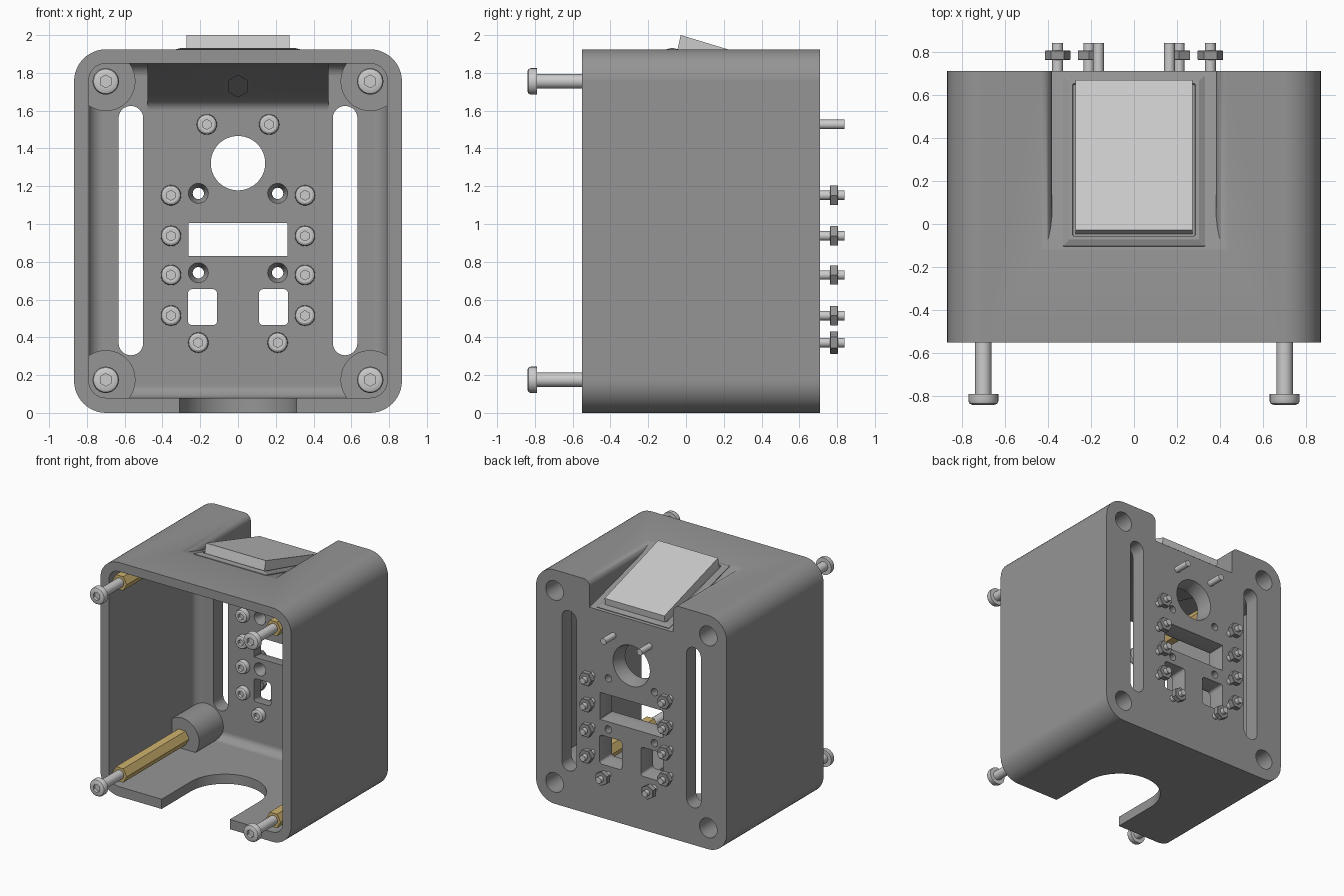
import bpy, bmesh
from math import sin, cos, pi, radians, hypot
from mathutils import Vector

if "Cube" in bpy.data.objects:
    bpy.data.objects.remove(bpy.data.objects["Cube"])

def material(name, rgb):
    m = bpy.data.materials.new(name)
    m.diffuse_color = (*rgb, 1)
    m.use_nodes = True
    m.node_tree.nodes["Principled BSDF"].inputs["Base Color"].default_value = m.diffuse_color
    return m

BRASS = material("brass", (0.62, 0.45, 0.16))
DARK = material("dark_grey", (0.3, 0.3, 0.3))
STEEL = material("steel", (0.6, 0.6, 0.6))
PALE = material("pale_grey", (0.78, 0.78, 0.78))

# ---------- helpers ----------
def ngon(cx, cz, r, n=32, phase=0.0):
    return [(cx + r * cos(phase + 2 * pi * i / n), cz + r * sin(phase + 2 * pi * i / n)) for i in range(n)]

def hexagon24(cx, cz, r):
    pts = []
    for i in range(24):
        a = 2 * pi * i / 24
        d = r * cos(pi / 6) / cos((a + pi / 6) % (pi / 3) - pi / 6)
        pts.append((cx + d * cos(a), cz + d * sin(a)))
    return pts

def round_rect(cx, cz, hw, hh, r, n=8):
    pts = []
    for k, (sx, sz) in enumerate([(1, 1), (-1, 1), (-1, -1), (1, -1)]):
        for i in range(n + 1):
            a = pi / 2 * (k + i / n)
            p = (cx + sx * (hw - r) + r * cos(a), cz + sz * (hh - r) + r * sin(a))
            if not pts or hypot(p[0] - pts[-1][0], p[1] - pts[-1][1]) > 1e-4:
                pts.append(p)
    if hypot(pts[0][0] - pts[-1][0], pts[0][1] - pts[-1][1]) < 1e-4:
        pts.pop()
    return pts

def at_y(outline, y):
    return [(x, y, z) for x, z in outline]

def loft(bm, rings):
    vs = [[bm.verts.new(p) for p in ring] for ring in rings]
    n = len(vs[0])
    for a, b in zip(vs, vs[1:]):
        for i in range(n):
            bm.faces.new((a[i], a[(i + 1) % n], b[(i + 1) % n], b[i]))
    bm.faces.new(vs[0][::-1])
    bm.faces.new(vs[-1])

def make(name, *solids, mat=None, smooth=True):
    bm = bmesh.new()
    for rings in solids:
        loft(bm, rings)
    bmesh.ops.recalc_face_normals(bm, faces=bm.faces)
    me = bpy.data.meshes.new(name)
    bm.to_mesh(me)
    bm.free()
    ob = bpy.data.objects.new(name, me)
    bpy.context.collection.objects.link(ob)
    if mat:
        me.materials.append(mat)
    if smooth:
        shade(ob)
    return ob

def activate(ob):
    bpy.ops.object.select_all(action='DESELECT')
    ob.select_set(True)
    bpy.context.view_layer.objects.active = ob

def shade(ob):
    activate(ob)
    bpy.ops.object.shade_smooth_by_angle(angle=radians(30))

def boolean(ob, tool, op='DIFFERENCE'):
    m = ob.modifiers.new("bool", 'BOOLEAN')
    m.object, m.operation, m.solver = tool, op, 'EXACT'
    activate(ob)
    bpy.ops.object.modifier_apply(modifier=m.name)
    bpy.data.objects.remove(tool)

def prism_x(profile, hw):
    return [[(x, y, z) for y, z in profile] for x in (-hw, hw)]

CORNERS = [(x, z) for x in (-0.7, 0.7) for z in (0.175, 1.755)]
SLOPE = 0.268
WALL = 0.585      # inner face of the back wall

# ---------- housing shell ----------
outer = round_rect(0, 0.9625, 0.868, 0.9625, 0.17, 12)
body = make("housing", [at_y(outer, -0.55), at_y(outer, 0.71)], mat=DARK, smooth=False)

# cavity with a rounded back edge, less the sloped switch ramp
F = 0.07
cav = [at_y(round_rect(0, 0.965, 0.79, 0.885, 0.09), -0.7)]
for i in range(7):
    a = pi / 2 * i / 6
    d = F * (1 - cos(a))
    cav.append(at_y(round_rect(0, 0.965, 0.79 - d, 0.885 - d, 0.09 - d), WALL - F + F * sin(a)))
cavity = make("cavity_cutter", cav, smooth=False)
low = lambda y: 1.64 + (0.63 - y) * SLOPE
ramp = make("ramp_block", prism_x([(-0.24, low(-0.24)), (0.505, low(0.505)), (0.54, 1.659), (0.565, 1.643),
                                   (0.58, 1.623), (WALL, 1.6), (0.7, 1.6), (0.7, low(-0.24))], 0.48), smooth=False)
boolean(cavity, ramp)
boolean(body, cavity)

# corner posts
boolean(body, make("posts", *[[at_y(ngon(x, z, 0.157, 48), y) for y in (0.27, 0.65)] for x, z in CORNERS],
                   smooth=False), 'UNION')

# sloped notch in the top with rounded shoulders
top = lambda y: 1.925 - (y + 0.12) * SLOPE
notch = make("notch_cutter", prism_x([(-0.2, top(-0.2)), (0.8, top(0.8)), (0.8, 2.1), (-0.2, 2.1)], 0.6), smooth=False)
side = [(0.38, 1.5)] + [(0.435 - 0.055 * cos(a), 1.87 + 0.055 * sin(a)) for a in [pi / 2 * i / 6 for i in range(7)]] + [(0.435, 2.2)]
flare = side + [(-x, z) for x, z in reversed(side)]
boolean(notch, make("flare", [at_y(flare, -0.3), at_y(flare, 0.9)], smooth=False), 'INTERSECT')
boolean(body, notch)

# openings through the back wall, wider towards the outside
def taper(shape):
    return [at_y(shape(0), 0.5), at_y(shape(0), 0.63), at_y(shape(0.024), 0.71), at_y(shape(0.024), 0.76)]

cuts = [taper(lambda d: ngon(0, 1.322, 0.144 + d, 48)),
        taper(lambda d: round_rect(0, 0.917, 0.263 + d, 0.087 + d, 0.003, 1))]
for s in (-1, 1):
    cuts.append(taper(lambda d: round_rect(s * 0.188, 0.56, 0.077 + d, 0.095 + d, 0.022)))
    slot = round_rect(s * 0.567, 0.965, 0.065, 0.66, 0.065, 10)
    cuts.append([at_y(slot, 0.45), at_y(slot, 0.76)])
    for z in (0.742, 1.162):
        big, small = ngon(s * 0.21, z, 0.053, 24), ngon(s * 0.21, z, 0.03, 24)
        cuts.append([at_y(big, 0.5), at_y(big, WALL), at_y(small, WALL + 0.055), at_y(small, 0.76)])
# screw access holes behind the posts
cuts += [[at_y(ngon(x, z, 0.08), y) for y in (0.36, 0.76)] for x, z in CORNERS]
# hex pocket following the ramp
hexa = ngon(0, 1.73, 0.058, 6, pi / 6)
cuts.append([at_y(hexa, -0.1), [(x, 0.63 - (z - 1.64) / SLOPE + 0.12, z) for x, z in hexa]])
boolean(body, make("opening_cutters", *cuts, smooth=False))

# keyhole-shaped cable opening in the floor
arc = [(0.31 * cos(pi * i / 32), -0.17 + 0.31 * sin(pi * i / 32)) for i in range(33)]
key = [(0.31, -0.7)] + arc + [(-0.31, -0.7)]
boolean(body, make("floor_cutter", [[(x, y, z) for x, y in key] for z in (-0.1, 0.2)], smooth=False))
shade(body)
body.modifiers.new("clean_shading", 'WEIGHTED_NORMAL').keep_sharp = True

# ---------- rocker switch ----------
tilt = Vector((0, 1, -SLOPE)).normalized()
normal = Vector((0, SLOPE, 1)).normalized()
mid = Vector((0, 0.293, top(0.293)))

def on_ramp(hw, hl, h):
    return [tuple(mid + Vector((x, 0, 0)) + tilt * s + normal * h) for x, s in round_rect(0, 0, hw, hl, 0.004, 1)]

make("switch_bezel", [on_ramp(0.33, 0.411, -0.01), on_ramp(0.33, 0.411, 0.005), on_ramp(0.302, 0.383, 0.02),
                      on_ramp(0.285, 0.366, 0.02), on_ramp(0.283, 0.364, 0.012)], mat=DARK, smooth=False)
make("switch_rocker", prism_x([(-0.05, 1.9), (-0.028, 2.0), (0.67, 1.79), (0.66, 1.715)], 0.272),
     mat=PALE, smooth=False)

# ---------- screws, nuts and standoffs ----------
def screw(name, x, z, y0, y1, tail, rh, rs):
    c = lambda r: ngon(x, z, r, 24)
    e = (y1 - y0) * 0.35
    make(name, [at_y(hexagon24(x, z, rh * 0.48), y0 + 0.025), at_y(hexagon24(x, z, rh * 0.48), y0),
                at_y(c(rh * 0.75), y0), at_y(c(rh * 0.93), y0 + e * 0.35), at_y(c(rh), y0 + e),
                at_y(c(rh), y1), at_y(c(rs), y1), at_y(c(rs), tail)], mat=STEEL)

def nut(name, x, z, phase):
    h = lambda r: ngon(x, z, r, 6, phase)
    make(name, [at_y(h(0.056), 0.762), at_y(h(0.059), 0.764), at_y(h(0.059), 0.803), at_y(h(0.056), 0.806)],
         mat=DARK, smooth=False)

for x, z in CORNERS:
    screw("corner_screw", x, z, -0.84, -0.79, -0.5, 0.07, 0.038)
    make("brass_standoff", [at_y(ngon(x, z, 0.066, 6), y) for y in (-0.54, 0.275)], mat=BRASS, smooth=False)

for s in (-1, 1):
    spots = [(0.355, z, 0.0) for z in (0.515, 0.73, 0.937, 1.152)] + [(0.21, 0.372, pi / 6), (0.165, 1.527, None)]
    for x, z, phase in spots:
        screw("board_screw", s * x, z, 0.54, WALL + 0.002, 0.84, 0.054, 0.025)
        if phase is not None:
            nut("board_nut", s * x, z, phase)
